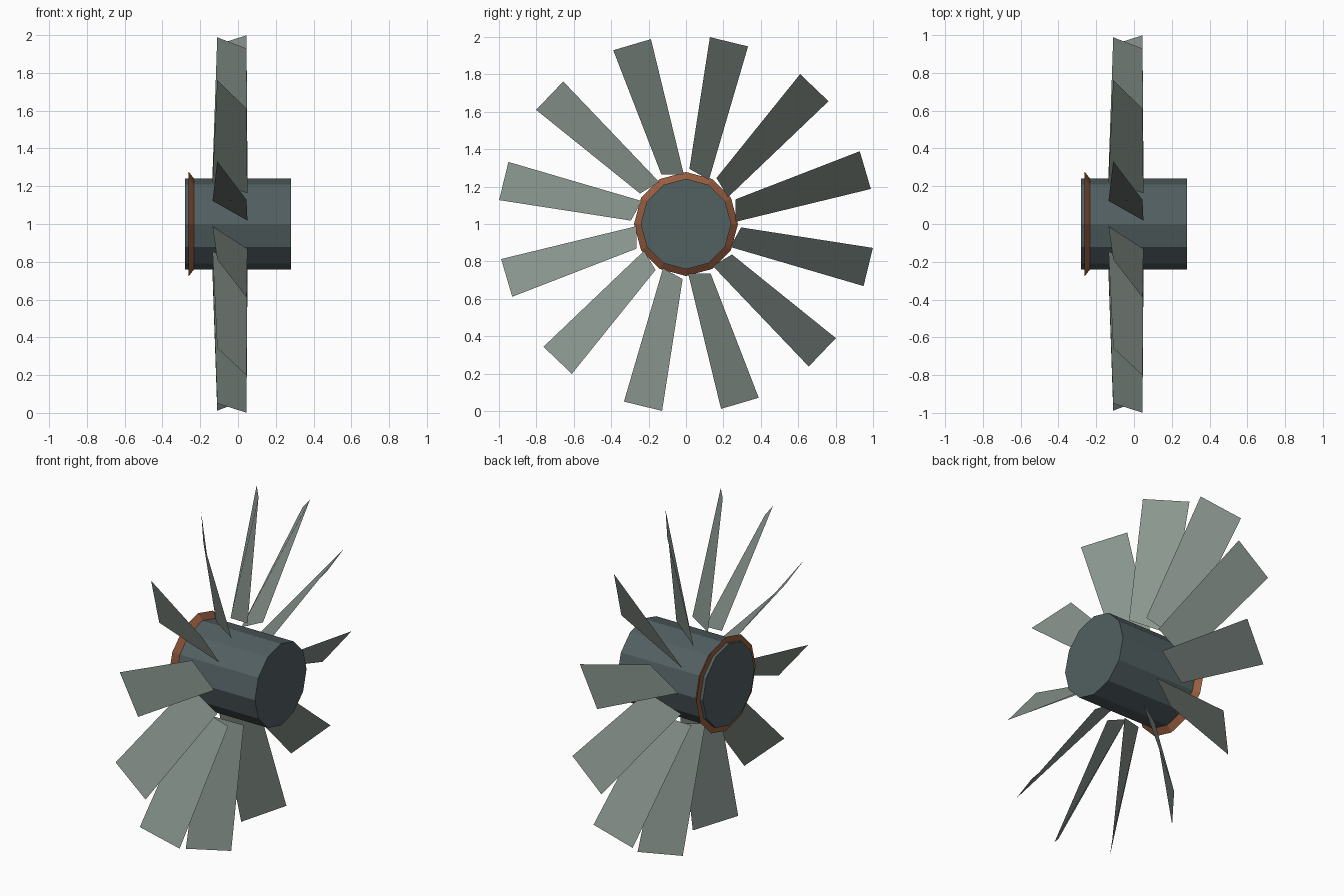
import bpy, math

if "Cube" in bpy.data.objects:
    bpy.data.objects.remove(bpy.data.objects["Cube"])

C = 1.0       # height of the rotation axis (along x)
N = 12        # sides and blade count


def material(name, rgb):
    m = bpy.data.materials.new(name)
    m.diffuse_color = (*rgb, 1)
    m.use_nodes = True
    m.node_tree.nodes["Principled BSDF"].inputs["Base Color"].default_value = m.diffuse_color
    return m


def build(name, verts, faces, mat):
    me = bpy.data.meshes.new(name)
    me.from_pydata(verts, [], faces)
    me.update()
    me.materials.append(mat)
    ob = bpy.data.objects.new(name, me)
    bpy.context.collection.objects.link(ob)
    return ob


def polar(x, r, a, t=0.0):
    """Point at radius r and tangential offset t, turned by a about the axis."""
    return (x, r * math.cos(a) - t * math.sin(a),
            C + r * math.sin(a) + t * math.cos(a))


def lathe(name, profile, mat, closed=False):
    """Spin an (x, r) profile about the axis with N flat sides."""
    k = len(profile)
    verts = [polar(x, r, math.tau * i / N) for i in range(N) for x, r in profile]
    faces = []
    for i in range(N):
        j = (i + 1) % N
        for p in range(k if closed else k - 1):
            q = (p + 1) % k
            faces.append((i * k + p, j * k + p, j * k + q, i * k + q))
    if not closed:
        faces.append([i * k for i in reversed(range(N))])
        faces.append([i * k + k - 1 for i in range(N)])
    return build(name, verts, faces, mat)


steel = material("dark_steel", (0.085, 0.115, 0.12))
copper = material("copper", (0.32, 0.11, 0.05))
grey = material("blade_grey", (0.26, 0.31, 0.28))

# Hub drum
lathe("hub", [(-0.28, 0.242), (0.28, 0.242)], steel)

# Bevelled collar near the back end of the hub
lathe("collar", [(-0.262, 0.238), (-0.262, 0.278), (-0.233, 0.241)], copper, closed=True)

# Twisted sheet blades: corners as (x, radius, tangential offset)
corners = [(-0.135, 0.258, -0.066), (-0.11, 1.0, -0.108),
           (0.045, 1.002, 0.102), (0.05, 0.291, 0.049)]
for i in range(N):
    a = math.radians(16.9 + 30 * i)
    build(f"blade_{i + 1}", [polar(x, r, a, t) for x, r, t in corners],
          [(0, 1, 2, 3)], grey)
